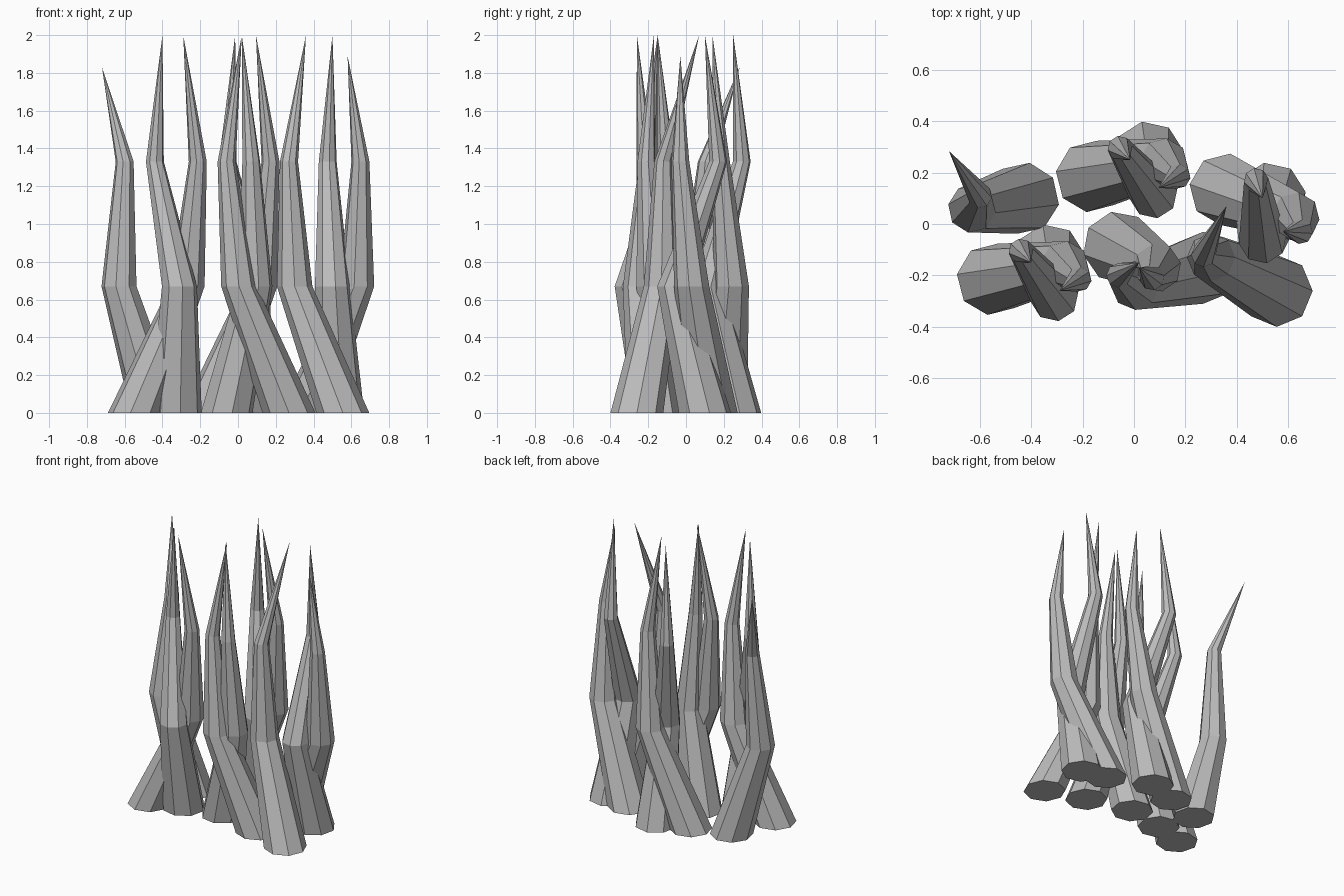
import bpy, bmesh
from math import radians, cos, sin, tau

cube = bpy.data.objects.get("Cube")
if cube:
    bpy.data.objects.remove(cube)

grey = bpy.data.materials.new("stone_grey")
grey.use_nodes = True
grey.diffuse_color = (0.5, 0.5, 0.5, 1)
grey.node_tree.nodes["Principled BSDF"].inputs["Base Color"].default_value = (0.5, 0.5, 0.5, 1)

SIDES = 8
RADII = (0.14, 0.094, 0.048)
HEIGHTS = (0, 0.67, 1.33)


def spike(name, path, turn=0, top=2.0, shift=(0, 0)):
    """Tapered bent spike: three level rings and a pointed tip."""
    bm = bmesh.new()
    points = [(x + shift[0], y + shift[1]) for x, y in path]
    rings = []
    for (x, y), r, z in zip(points, RADII, HEIGHTS):
        angles = [radians(turn) + tau * i / SIDES for i in range(SIDES)]
        rings.append([bm.verts.new((x + r * cos(a), y + r * sin(a), z)) for a in angles])
    tip = bm.verts.new((*points[3], top))
    bm.faces.new(rings[0][::-1])
    for i in range(SIDES):
        j = (i + 1) % SIDES
        for low, high in zip(rings, rings[1:]):
            bm.faces.new((low[i], low[j], high[j], high[i]))
        bm.faces.new((rings[-1][i], rings[-1][j], tip))
    mesh = bpy.data.meshes.new(name)
    bm.to_mesh(mesh)
    bm.free()
    mesh.materials.append(grey)
    bpy.context.collection.objects.link(bpy.data.objects.new(name, mesh))


# Crossing pair, used at the front right and again at the back
for place, shift in (("front_right", (0, 0)), ("back", (0.385, 0.4))):
    spike(place + "_outer_spike",
          [(-.55, -.215), (-.27, -.16), (-.213, -.215), (-.29, -.26)], -8, shift=shift)
    spike(place + "_inner_spike",
          [(-.33, -.14), (-.31, -.285), (-.44, -.105), (-.40, -.15)], 10, shift=shift)

# Lone spike on the right
spike("right_spike", [(-.43, .10), (-.63, .06), (-.60, .11), (-.72, .284)], -10, 1.83)

# Middle pair
spike("middle_back_spike", [(-.06, -.09), (.09, -.17), (.07, -.21), (.02, -.17)], 12)
spike("middle_front_spike", [(.27, -.17), (.005, -.24), (-.06, -.2), (.02, -.15)])

# Left pair
spike("left_inner_spike", [(.53, .10), (.5, -.06), (.475, .17), (.5, .10)], 10)
spike("left_outer_spike", [(.355, .135), (.628, .03), (.648, -.03), (.58, -.03)], -8, 1.89)

# Front left spike
spike("front_left_spike", [(.555, -.26), (.30, -.13), (.27, -.12), (.36, .07)])
